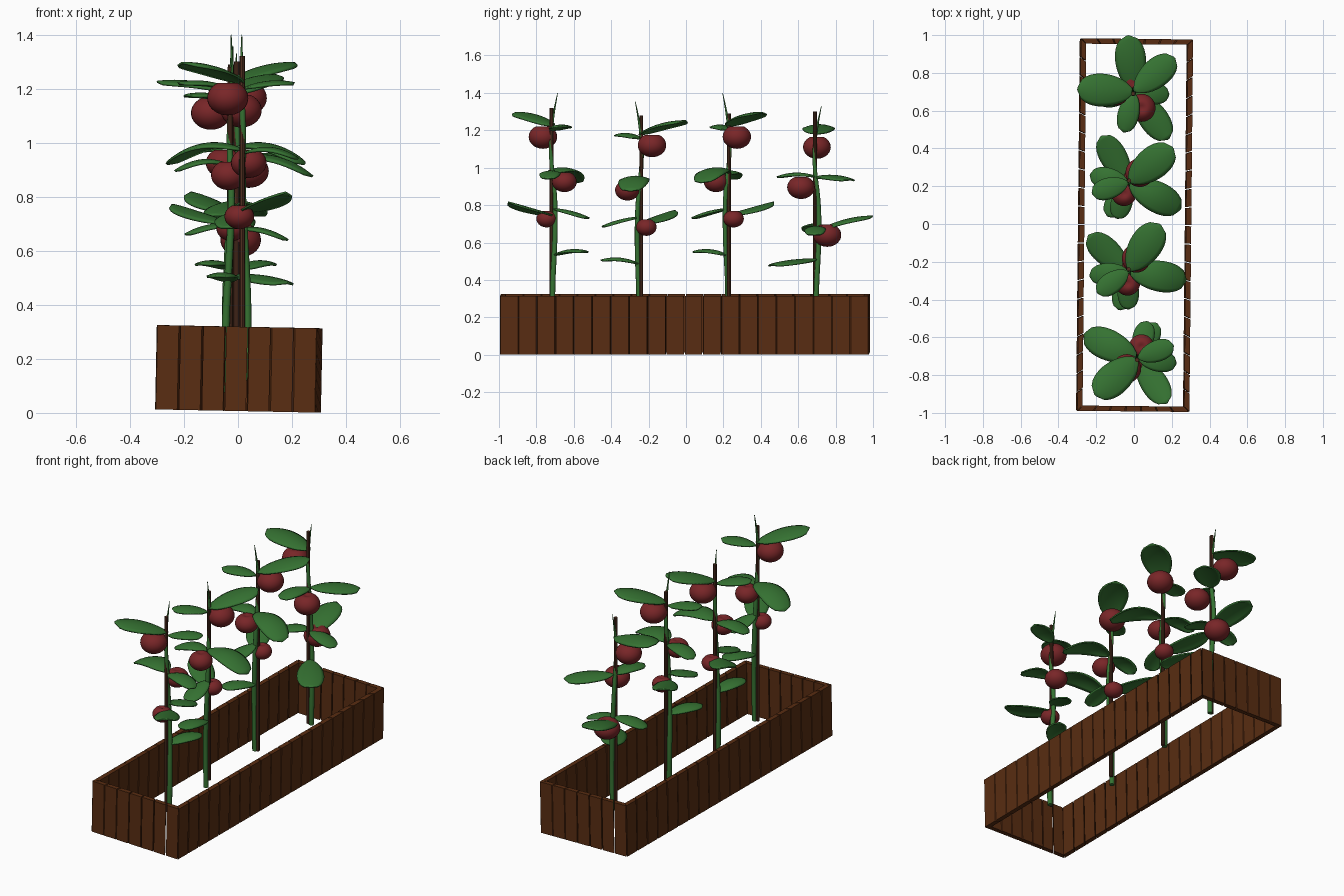
import bpy, bmesh
from math import sin, cos, pi, radians, sqrt
from mathutils import Matrix, Vector

if "Cube" in bpy.data.objects:
    bpy.data.objects.remove(bpy.data.objects["Cube"])


def material(name, rgb):
    m = bpy.data.materials.new(name)
    m.diffuse_color = (*rgb, 1)
    m.use_nodes = True
    m.node_tree.nodes["Principled BSDF"].inputs["Base Color"].default_value = m.diffuse_color
    return m


WOOD = material("plank brown", (0.10, 0.026, 0.006))
STAKE = material("stake brown", (0.08, 0.028, 0.014))
GREEN = material("leaf green", (0.036, 0.17, 0.032))
RED = material("fruit red", (0.19, 0.019, 0.021))


def finish(bm, name, mat, matrix=None, smooth=False):
    if matrix:
        bm.transform(matrix)
    bmesh.ops.recalc_face_normals(bm, faces=bm.faces)
    for f in bm.faces:
        f.smooth = smooth
    me = bpy.data.meshes.new(name)
    bm.to_mesh(me)
    bm.free()
    me.materials.append(mat)
    ob = bpy.data.objects.new(name, me)
    bpy.context.collection.objects.link(ob)
    return ob


# --- planter walls: upright planks with mitred, fanning joints
HX, HY, H, T = 0.297, 0.986, 0.312, 0.028


def wall(name, half, dist, count, inner, angle):
    bm = bmesh.new()
    pitch = 2 * half / count
    for i in range(count):
        a = -half + i * pitch + 0.003
        b = a + pitch - 0.006
        ring = [(a, -dist), (b, -dist), (b * inner, T - dist), (a * inner, T - dist)]
        lo = [bm.verts.new((x, y, 0)) for x, y in ring]
        hi = [bm.verts.new((x, y, H)) for x, y in ring]
        bm.faces.new(lo)
        bm.faces.new(hi)
        for k in range(4):
            n = (k + 1) % 4
            bm.faces.new((lo[k], lo[n], hi[n], hi[k]))
    tilt = (Matrix.Translation((0, -0.006, 0.007)) @ Matrix.Rotation(-0.01, 4, 'Z')
            @ Matrix.Rotation(0.02, 4, 'Y'))
    finish(bm, name, WOOD, tilt @ Matrix.Rotation(angle, 4, 'Z'))


wall("front_planks", HX, HY, 7, 0.91, 0)
wall("back_planks", HX, HY, 7, 0.91, pi)
wall("right_planks", HY, HX, 20, 0.975, pi / 2)
wall("left_planks", HY, HX, 20, 0.975, -pi / 2)


# --- plant parts, all in the plant's own frame
def leaf(name, M, ang, length, width, z0, z1, lift=0.03):
    bm = bmesh.new()
    nu, nv = 14, 8
    rows = []
    for i in range(nu + 1):
        t = i / nu
        s = max(0.0, (t - 0.04) / 0.96)
        half = max(0.003, width * sqrt(max(0, s * (1 - s))) * (0.86 + 0.28 * s))
        row = []
        for j in range(nv + 1):
            v = 2 * j / nv - 1
            z = z0 + (z1 - z0) * t + lift * 4 * t * (1 - t) - 0.22 * half * v * v
            row.append(bm.verts.new((length * t, half * v, z)))
        rows.append(row)
    for i in range(nu):
        for j in range(nv):
            bm.faces.new((rows[i][j], rows[i + 1][j], rows[i + 1][j + 1], rows[i][j + 1]))
    ob = finish(bm, name, GREEN, M @ Matrix.Rotation(radians(ang), 4, 'Z'), True)
    mod = ob.modifiers.new("thickness", 'SOLIDIFY')
    mod.thickness = 0.008
    mod.offset = 0


def fruit(name, M, x, y, z, r):
    bm = bmesh.new()
    bmesh.ops.create_uvsphere(bm, u_segments=28, v_segments=18, radius=1)
    for v in bm.verts:  # gentle dimple at the top
        if v.co.z > 0:
            v.co.z -= 0.25 * max(0, 1 - 2.2 * v.co.xy.length)
    finish(bm, name, RED, M @ Matrix.Translation((x, y, z))
           @ Matrix.Diagonal((r, r, r * 0.84, 1)), True)


def vine(name, M, points):
    # tapering stem swept along a smooth path
    cu = bpy.data.curves.new(name, 'CURVE')
    cu.dimensions = '3D'
    cu.bevel_depth = 0.015
    cu.bevel_resolution = 3
    cu.use_fill_caps = True
    sp = cu.splines.new('NURBS')
    sp.points.add(len(points) - 1)
    for p, (x, y, z, r) in zip(sp.points, points):
        p.co = (*(M @ Vector((x, y, z))), 1)
        p.radius = r
    sp.use_endpoint_u = True
    sp.order_u = 3
    sp.resolution_u = 6
    cu.materials.append(GREEN)
    ob = bpy.data.objects.new(name, cu)
    bpy.context.collection.objects.link(ob)
    bpy.ops.object.select_all(action='DESELECT')
    ob.select_set(True)
    bpy.context.view_layer.objects.active = ob
    bpy.ops.object.convert(target='MESH')


def stake(name, M, bottom, top):
    bm = bmesh.new()
    bmesh.ops.create_cone(bm, cap_ends=True, segments=10, radius1=0.011,
                          radius2=0.011, depth=top - bottom)
    finish(bm, name, STAKE, M @ Matrix.Translation((-0.004, -0.01, (top + bottom) / 2)))


VINE = [(0.012, -0.004, 0.12, 1.0), (0.018, -0.006, 0.35, 1.0), (0.006, 0.01, 0.6, 0.95),
        (-0.006, 0.012, 0.85, 0.85), (0.0, -0.014, 1.05, 0.75),
        (-0.008, -0.014, 1.22, 0.6), (-0.006, 0.024, 1.4, 0.1)]

# leaf: angle, length, width, base height, tip height, arch
LEAVES_A = [(156, 0.31, 0.16, 0.97, 0.92, 0.05), (-139, 0.30, 0.17, 1.22, 1.295, 0.02),
            (-57, 0.285, 0.14, 0.745, 0.815, 0.0), (75, 0.20, 0.11, 0.78, 0.73, 0.01),
            (62, 0.21, 0.11, 0.53, 0.55, 0.02), (-8, 0.205, 0.11, 0.96, 0.94, 0.03),
            (20, 0.20, 0.11, 1.20, 1.22, 0.015)]
FRUIT_A = [(-0.058, -0.055, 1.165, 0.076), (0.02, 0.06, 0.925, 0.066),
           (-0.015, -0.035, 0.727, 0.055)]

LEAVES_B = [(177, 0.30, 0.17, 1.18, 1.225, 0.02), (96, 0.30, 0.16, 0.66, 0.74, 0.02),
            (40, 0.28, 0.15, 0.95, 0.935, 0.015), (-54, 0.31, 0.15, 0.51, 0.48, 0.01),
            (-104, 0.22, 0.11, 0.95, 0.95, 0.02), (-5, 0.185, 0.11, 0.68, 0.64, 0.02),
            (192, 0.20, 0.11, 0.69, 0.66, 0.02)]
FRUIT_B = [(-0.10, 0.0, 1.11, 0.074), (0.04, -0.085, 0.895, 0.074),
           (0.01, 0.055, 0.64, 0.075)]

# --- four plants: x, y, turn in degrees, drop, leaves, fruits, stake top
PLANTS = [(0.02, -0.71, 0, 0, LEAVES_A, FRUIT_A, 1.32),
          (-0.03, -0.25, 195, 0.045, LEAVES_A, FRUIT_A, 1.325),
          (-0.03, 0.22, 177, 0, LEAVES_A, FRUIT_A, 1.29),
          (0.0, 0.70, 0, 0, LEAVES_B, FRUIT_B, 1.30)]

for n, (x, y, turn, drop, leaves, fruits, top) in enumerate(PLANTS, 1):
    M = Matrix.Translation((x, y, -drop)) @ Matrix.Rotation(radians(turn), 4, 'Z')
    shrink = 0.95 if n == 4 else 1
    vine(f"vine_{n}", M, [(a, b, c * shrink, r) for a, b, c, r in VINE])
    stake(f"stake_{n}", M, 0.12 + drop, top)
    for k, args in enumerate(leaves, 1):
        leaf(f"leaf_{n}_{k}", M, *args)
    for k, args in enumerate(fruits, 1):
        fruit(f"fruit_{n}_{k}", M, *args)
